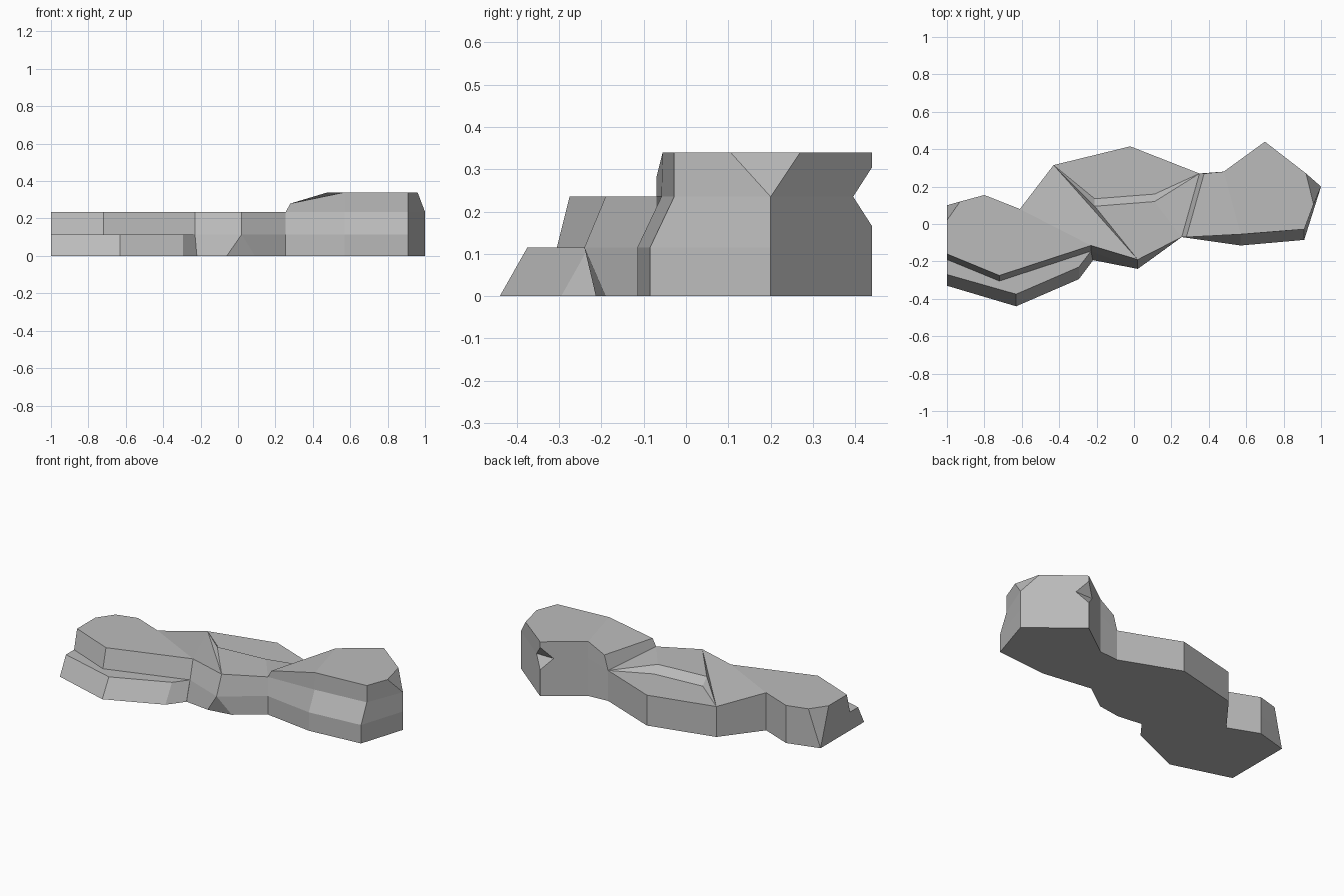
import bpy
import bmesh

default_cube = bpy.data.objects.get("Cube")
if default_cube:
    bpy.data.objects.remove(default_cube, do_unlink=True)

stone = bpy.data.materials.new("grey stone")
stone.use_nodes = True
stone_colour = (0.5, 0.5, 0.5, 1)
stone.diffuse_color = stone_colour
stone.node_tree.nodes["Principled BSDF"].inputs["Base Color"].default_value = stone_colour


def at_height(outline, height):
    """Lift an outline to a height; points that carry their own z keep it."""
    return [(point + (height,))[:3] for point in outline]


def loft(bm, rings):
    """Join equal-length rings with quads and close the base; return the vertex rings."""
    verts = [[bm.verts.new(point) for point in ring] for ring in rings]
    for lower, upper in zip(verts, verts[1:]):
        for i in range(len(lower)):
            j = (i + 1) % len(lower)
            bm.faces.new((lower[i], lower[j], upper[j], upper[i]))
    bm.faces.new(verts[0][::-1])
    return verts


def finish(bm, name):
    """Weld repeated points and make a flat-shaded object."""
    bmesh.ops.remove_doubles(bm, verts=bm.verts, dist=0.0005)
    bmesh.ops.recalc_face_normals(bm, faces=bm.faces)
    mesh = bpy.data.meshes.new(name)
    bm.to_mesh(mesh)
    bm.free()
    mesh.materials.append(stone)
    obj = bpy.data.objects.new(name, mesh)
    bpy.context.collection.objects.link(obj)
    return obj


base, ledge, shelf, dip, summit = 0, 0.115, 0.235, 0.19, 0.34

# Low front ledge, its rear buried in the middle slab
bm = bmesh.new()
buried = [(-0.25, -0.05), (-1, -0.05)]
foot = [(-1, -0.33), (-0.63, -0.44), (-0.295, -0.295), (-0.22, -0.195)] + buried
rim = [(-1, -0.27), (-0.63, -0.375), (-0.295, -0.23), (-0.23, -0.145)] + buried
rings = loft(bm, [at_height(foot, base), at_height(rim, ledge)])
bm.faces.new(rings[-1])
finish(bm, "front_ledge")

# Middle slab: the back wall is shared, the front and the end corner lean
bm = bmesh.new()
back = [(0.35, 0.27), (-0.02, 0.415), (-0.43, 0.315), (-0.61, 0.08), (-0.8, 0.155)]
low_front = [(-1, -0.19), (-0.72, -0.305)]
foot = low_front + [(-0.22, -0.193), (-0.06, -0.213), (0.09, -0.19), (0.255, -0.07)]
waist = low_front + [(-0.23, -0.145), (0.02, -0.24), (0.02, -0.24), (0.255, -0.07)]
top = [(-1, -0.16), (-0.72, -0.275), (-0.23, -0.115), (0.02, -0.19), (0.02, -0.19), (0.255, -0.07)]
top_back = at_height(back[:3], dip) + back[3:]
rings = loft(bm, [
    at_height(foot + back + [(-1, 0.1), (-1, 0.1)], base),
    at_height(waist + back + [(-0.965, 0.11), (-1, 0.06)], ledge),
    at_height(top + top_back + [(-0.93, 0.12), (-1, 0.02)], shelf),
])
west, bend, notch, nose, _, joint, dip_e, dip_n, dip_w, nook, bump, cut_n, cut_w = rings[-1]

# Sunken bay at the back of the slab top
bay_e, bay_w = [bm.verts.new(p) for p in at_height([(0.11, 0.12), (-0.21, 0.095)], shelf)]
floor_e, floor_w = [bm.verts.new(p) for p in at_height([(0.11, 0.16), (-0.21, 0.135)], dip)]
for face in (
    (west, bend, notch, nook, bump, cut_n, cut_w),
    (notch, dip_w, nook), (notch, nose, dip_w), (nose, bay_w, dip_w),
    (nose, joint, bay_e, bay_w), (joint, dip_e, bay_e),
    (dip_e, floor_e, bay_e), (floor_e, floor_w, bay_w, bay_e), (floor_w, dip_w, bay_w),
    (dip_e, dip_n, dip_w, floor_w, floor_e),
):
    bm.faces.new(face)
finish(bm, "middle_slab")

# Tall end block with a ramp down to the slab and one clipped corner
bm = bmesh.new()
corner = [(1, 0.2), (1, 0.2), (0.7, 0.44), (0.48, 0.28)]
foot = [(0.255, -0.07), (0.57, -0.115), (0.91, -0.085)] + corner + [(0.35, 0.27)]
waist = [(0.255, -0.07), (0.57, -0.058), (0.91, -0.028)] + corner + [(0.35, 0.27, dip)]
crown = [(0.28, -0.07, 0.28), (0.57, -0.055), (0.91, -0.028), (0.96, 0.105), (0.92, 0.27),
         (0.7, 0.44), (0.48, 0.28), (0.375, 0.27, 0.28)]
rings = loft(bm, [at_height(foot, base), at_height(foot, ledge),
                  at_height(waist, shelf), at_height(crown, summit)])
crest = rings[-1]
bm.faces.new(crest[1:7])
bm.faces.new((crest[0], crest[1], crest[6], crest[7]))
block = finish(bm, "tall_block")

# Wedge-shaped chip out of the rear edge
bm = bmesh.new()
wedge = [[(x, 0.395, shelf), (x, 0.485, shelf + 0.14), (x, 0.485, shelf - 0.14)] for x in (0.6, 0.8)]
rings = loft(bm, wedge)
bm.faces.new(rings[-1])
chip = finish(bm, "chip_cutter")
chip.hide_render = True
cut = block.modifiers.new("chip", "BOOLEAN")
cut.operation = "DIFFERENCE"
cut.object = chip
cut.solver = "EXACT"
bpy.context.view_layer.objects.active = block
bpy.ops.object.modifier_apply(modifier=cut.name)
bpy.data.objects.remove(chip, do_unlink=True)
